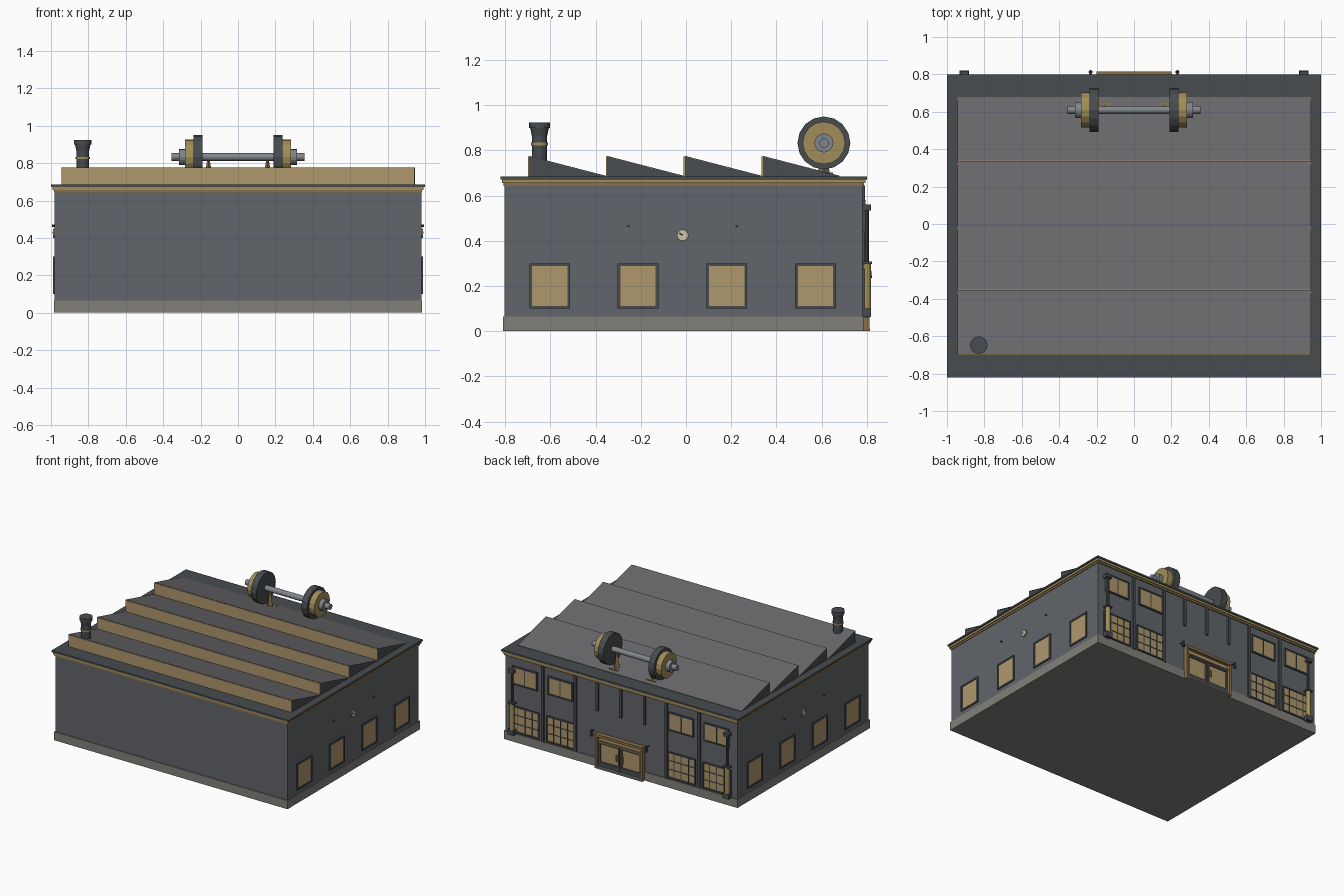
import bpy, bmesh, math
from mathutils import Matrix, Vector

if "Cube" in bpy.data.objects:
    bpy.data.objects.remove(bpy.data.objects["Cube"])


def mat(name, r, g, b):
    m = bpy.data.materials.new(name)
    m.diffuse_color = (r, g, b, 1)
    m.use_nodes = True
    m.node_tree.nodes["Principled BSDF"].inputs["Base Color"].default_value = m.diffuse_color
    return m


WALL = mat("wall_grey", .12, .13, .145)
DARK = mat("dark_iron", .065, .072, .08)
ROOF = mat("roof_grey", .14, .14, .15)
STONE = mat("stone", .22, .215, .195)
GLASS = mat("amber_glass", .43, .31, .15)
BRASS = mat("brass", .36, .27, .10)
BRONZE = mat("bronze", .25, .16, .07)
STEEL = mat("steel", .22, .24, .26)
CREAM = mat("cream", .6, .55, .42)


def finish(name, bm, material):
    bmesh.ops.recalc_face_normals(bm, faces=bm.faces)
    me = bpy.data.meshes.new(name)
    bm.to_mesh(me)
    bm.free()
    me.materials.append(material)
    ob = bpy.data.objects.new(name, me)
    bpy.context.collection.objects.link(ob)
    return ob


def boxes(name, items, material):
    """One object from boxes given as (x0, x1, y0, y1, z0, z1)."""
    bm = bmesh.new()
    for x0, x1, y0, y1, z0, z1 in items:
        m = Matrix.Translation(((x0 + x1) / 2, (y0 + y1) / 2, (z0 + z1) / 2))
        m = m @ Matrix.Diagonal((abs(x1 - x0), abs(y1 - y0), abs(z1 - z0), 1))
        bmesh.ops.create_cube(bm, size=1, matrix=m)
    return finish(name, bm, material)


def rod(name, a, b, r1, material, r2=None, n=16):
    """Cylinder or cone from point a to point b."""
    a, b = Vector(a), Vector(b)
    d = b - a
    m = Matrix.Translation((a + b) / 2) @ d.to_track_quat('Z', 'Y').to_matrix().to_4x4()
    bm = bmesh.new()
    bmesh.ops.create_cone(bm, cap_ends=True, segments=n, radius1=r1,
                          radius2=r1 if r2 is None else r2, depth=d.length, matrix=m)
    return finish(name, bm, material)


def extrude_x(name, profile, x0, x1, material):
    """Prism along x from a (y, z) profile."""
    bm = bmesh.new()
    f = bm.faces.new([bm.verts.new((x0, y, z)) for y, z in profile])
    new = bmesh.ops.extrude_face_region(bm, geom=[f])['geom']
    bmesh.ops.translate(bm, vec=(x1 - x0, 0, 0),
                        verts=[v for v in new if isinstance(v, bmesh.types.BMVert)])
    return finish(name, bm, material)


# Main block, plinth and stepped cornice
boxes("walls", [(-.98, .98, -.803, .78, .02, .66)], WALL)
boxes("plinth", [(-.985, .985, -.81, .786, 0, .065)], STONE)
boxes("cornice_lower", [(-.985, .985, -.808, .788, .642, .656)], BRONZE)
boxes("cornice_middle", [(-.992, .992, -.814, .794, .656, .672)], BRASS)
boxes("cornice_top", [(-1, 1, -.82, .80, .672, .685)], DARK)

# Sawtooth roof: dark body, sloped skin, glazed vertical front
for i in range(4):
    y0 = -.695 + .345 * i
    y1 = y0 + .335
    extrude_x(f"roof_tooth_{i}", [(y0, .68), (y1, .68), (y1, .686), (y0, .772)], -.942, .942, DARK)
    extrude_x(f"roof_slope_{i}", [(y0, .772), (y1 + .005, .685), (y1 + .005, .688), (y0, .776)],
              -.945, .945, ROOF)
    boxes(f"roof_glazing_{i}", [(-.943, .943, y0 - .005, y0, .685, .774)], GLASS)

# Chimney
cx, cy = -.83, -.648
rod("chimney_stack", (cx, cy, .68), (cx, cy, .87), .034, DARK)
rod("chimney_band", (cx, cy, .822), (cx, cy, .834), .038, BRASS)
rod("chimney_flare", (cx, cy, .865), (cx, cy, .902), .034, DARK, .042)
rod("chimney_cap", (cx, cy, .900), (cx, cy, .924), .047, DARK)

# Rooftop barbell on two cradles
by, bz = .61, .833
rod("barbell_bar", (-.355, by, bz), (.355, by, bz), .021, STEEL)
for s, side in ((-1, "left"), (1, "right")):
    rod(f"large_plate_{side}", (s * .19, by, bz), (s * .238, by, bz), .117, DARK)
    rod(f"brass_plate_{side}", (s * .237, by, bz), (s * .283, by, bz), .094, BRASS)
    rod(f"collar_{side}", (s * .282, by, bz), (s * .315, by, bz), .042, STEEL)
    x = s * .158
    boxes(f"cradle_foot_{side}", [(x - .035, x + .035, .57, .65, .684, .702)], BRONZE)
    rod(f"cradle_post_{side}", (x, by, .70), (x, by, .822), .026, BRONZE, .006, 4)

# Side walls: four windows, a dial and two bolts each
for s, side in ((-1, "left"), (1, "right")):
    for i, y in enumerate((-.603, -.212, .18, .573)):
        a, b = y - .09, y + .09
        f0, f1 = s * .975, s * .989
        boxes(f"{side}_window_frame_{i}", [
            (f0, f1, a, a + .012, .10, .30), (f0, f1, b - .012, b, .10, .30),
            (f0, f1, a, b, .10, .112), (f0, f1, a, b, .288, .30)], DARK)
        boxes(f"{side}_window_pane_{i}", [(f0, s * .984, a + .01, b - .01, .11, .29)], GLASS)
    y, z = -.015, .425
    rod(f"{side}_dial_rim", (s * .975, y, z), (s * .987, y, z), .026, BRASS)
    rod(f"{side}_dial_face", (s * .98, y, z), (s * .989, y, z), .022, CREAM)
    rod(f"{side}_dial_needle", (s * .989, y, z), (s * .989, y - .015, z + .009), .002, DARK, n=4)
    for j, yb in enumerate((-.255, .225)):
        rod(f"{side}_bolt_{j}", (s * .975, yb, .465), (s * .994, yb, .465), .006, DARK, n=8)


def back_window(name, cx, w, z0, z1, cols, rows, depth):
    """Framed, barred window on the back wall."""
    x0, x1, t, y0, y1 = cx - w / 2, cx + w / 2, .010, .775, depth
    bars = [(x0, x0 + t, y0, y1, z0, z1), (x1 - t, x1, y0, y1, z0, z1),
            (x0, x1, y0, y1, z0, z0 + t), (x0, x1, y0, y1, z1 - t, z1)]
    for c in range(1, cols):
        x = x0 + w * c / cols
        bars.append((x - .003, x + .003, y0, y1 - .002, z0, z1))
    for r in range(1, rows):
        z = z0 + (z1 - z0) * r / rows
        bars.append((x0, x1, y0, y1 - .002, z - .003, z + .003))
    boxes(name + "_frame", bars, DARK)
    boxes(name + "_pane", [(x0 + .005, x1 - .005, y0, y1 - .005, z0 + .005, z1 - .005)], GLASS)


# Back facade: windows, drain pipes and lamps, mirrored
for s, side in ((-1, "left"), (1, "right")):
    for k, x in (("outer", .81), ("inner", .51)):
        back_window(f"upper_{k}_window_{side}", s * x, .21, .44, .58, 2, 1, .794)
        back_window(f"lower_{k}_window_{side}", s * x, .24, .075, .275, 4, 3, .790)
    x, y = s * .908, .80
    rod(f"pipe_{side}", (x, y, .06), (x, y, .55), .010, DARK, n=10)
    rod(f"pipe_sleeve_{side}", (x, y, .10), (x, y, .30), .018, BRASS, n=12)
    boxes(f"pipe_brackets_{side}", [(x - .022, x + .022, .775, .818, .535, .56),
                                    (x - .025, x + .025, .775, .822, .298, .308),
                                    (x - .025, x + .025, .775, .818, .062, .10)], DARK)
    x = s * .232
    rod(f"lamp_arm_{side}", (x, .775, .27), (x, .812, .27), .005, DARK, n=8)
    rod(f"lamp_{side}", (x, .812, .235), (x, .812, .28), .011, DARK, .006, 8)

# Pilasters: long ones between windows, short ones above the door
boxes("long_pilasters", [(x - .011, x + .011, .775, .792, .065, .645)
                         for x in (-.66, -.385, .385, .66)], DARK)
boxes("short_pilasters", [(x - .010, x + .010, .775, .792, .425, .645)
                          for x in (-.2, 0, .2)], DARK)

# Entrance: brass portal, double glazed doors, transom and step
boxes("door_portal", [(-.20, -.182, .775, .812, 0, .255), (.182, .20, .775, .812, 0, .255),
                      (-.20, .20, .775, .815, .24, .26)], BRONZE)
boxes("door_transom_bar", [(-.182, .182, .775, .803, .198, .208)], BRONZE)
boxes("door_glass", [(-.182, .182, .775, .789, .01, .24)], GLASS)
leaf = []
for c in (-.091, .091):
    leaf += [(c - .088, c - .074, .78, .797, .01, .20), (c + .074, c + .088, .78, .797, .01, .20),
             (c - .088, c + .088, .78, .797, .01, .05), (c - .088, c + .088, .78, .797, .185, .20)]
boxes("door_leaves", leaf, DARK)
boxes("door_handles", [(x - .004, x + .004, .797, .806, .09, .14) for x in (-.025, .025)], BRASS)
boxes("door_step", [(-.20, .20, .78, .815, 0, .012)], STONE)
